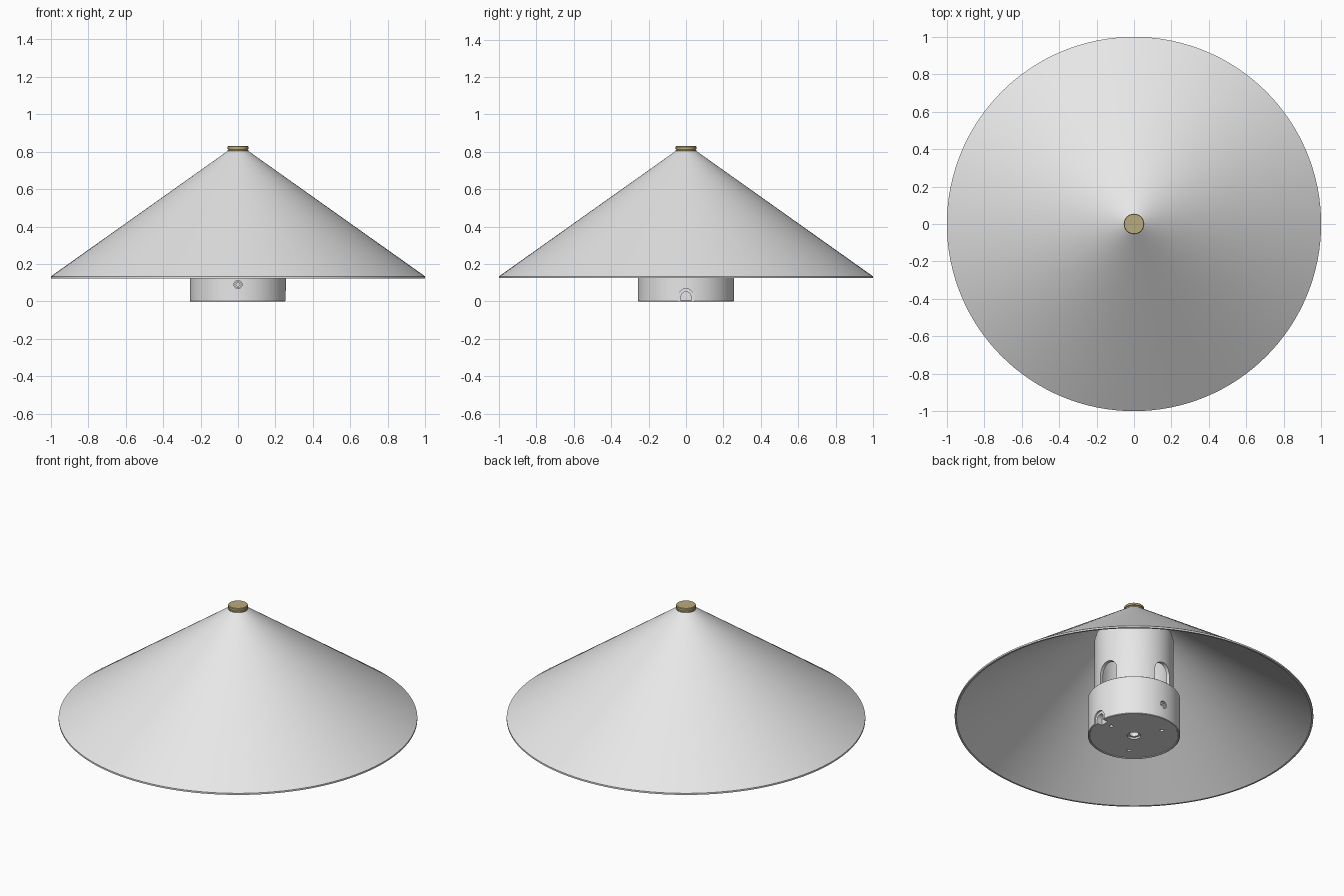
import bpy, bmesh, math
from mathutils import Matrix, Vector

if "Cube" in bpy.data.objects:
    bpy.data.objects.remove(bpy.data.objects["Cube"], do_unlink=True)


def material(name, rgb, rough):
    m = bpy.data.materials.new(name)
    m.use_nodes = True
    m.diffuse_color = (*rgb, 1)
    bsdf = m.node_tree.nodes["Principled BSDF"]
    bsdf.inputs["Base Color"].default_value = (*rgb, 1)
    bsdf.inputs["Roughness"].default_value = rough
    return m


white = material("painted white", (0.8, 0.8, 0.8), 0.5)
brass = material("brass", (0.49, 0.41, 0.2), 0.5)


def add_object(name, bm, mat):
    bmesh.ops.recalc_face_normals(bm, faces=bm.faces)
    mesh = bpy.data.meshes.new(name)
    bm.to_mesh(mesh)
    bm.free()
    ob = bpy.data.objects.new(name, mesh)
    bpy.context.collection.objects.link(ob)
    if mat:
        mesh.materials.append(mat)
    return ob


def lathe(name, profile, mat, steps=96, matrix=None):
    """Revolve a closed (radius, height) outline around the z axis."""
    bm = bmesh.new()
    verts = [bm.verts.new((r, 0, z)) for r, z in profile]
    edges = [bm.edges.new((verts[i - 1], v)) for i, v in enumerate(verts)
             if profile[i - 1][0] + profile[i][0] > 0]
    bmesh.ops.spin(bm, geom=verts + edges, axis=(0, 0, 1), cent=(0, 0, 0),
                   angle=math.tau, steps=steps, use_merge=True)
    bmesh.ops.remove_doubles(bm, verts=bm.verts, dist=1e-5)
    if matrix:
        bm.transform(matrix)
    return add_object(name, bm, mat)


def rod(radius, low, high):
    return [(0, low), (radius, low), (radius, high), (0, high)]


def arch_cutter(radius, bottom, top, inner, outer, angle):
    """Round-topped prism pointing outwards at the given angle."""
    spring = top - radius
    outline = [(radius, bottom)]
    for i in range(17):
        a = math.pi * i / 16
        outline.append((radius * math.cos(a), spring + radius * math.sin(a)))
    outline.append((-radius, bottom))
    bm = bmesh.new()
    face = bm.faces.new([bm.verts.new((inner, y, z)) for y, z in outline])
    ext = bmesh.ops.extrude_face_region(bm, geom=[face])
    moved = [g for g in ext["geom"] if isinstance(g, bmesh.types.BMVert)]
    bmesh.ops.translate(bm, verts=moved, vec=(outer - inner, 0, 0))
    bm.transform(Matrix.Rotation(angle, 4, "Z"))
    return add_object("cutter", bm, None)


def cut(ob, cutters):
    bpy.context.view_layer.objects.active = ob
    for c in cutters:
        c.hide_render = True
        mod = ob.modifiers.new("cut", "BOOLEAN")
        mod.operation = "DIFFERENCE"
        mod.solver = "EXACT"
        mod.object = c
        bpy.ops.object.modifier_apply(modifier=mod.name)
        bpy.data.objects.remove(c, do_unlink=True)


def smooth(*obs):
    for ob in obs:
        bpy.ops.object.select_all(action="DESELECT")
        ob.select_set(True)
        bpy.context.view_layer.objects.active = ob
        bpy.ops.object.shade_smooth_by_angle(angle=math.radians(30))


# Thin conical shade
shade = lathe("shade", [(0.05, 0.808), (1.0, 0.134), (1.0, 0.124),
                        (0.99, 0.124), (0.035, 0.802), (0.035, 0.808)], white, 128)

# Grooved finial cap and its hidden stem
cap = lathe("finial_cap", [(0, 0.8), (0.052, 0.8), (0.055, 0.803), (0.055, 0.81),
                           (0.051, 0.812), (0.051, 0.814), (0.055, 0.816),
                           (0.055, 0.827), (0.052, 0.83), (0, 0.83)], brass, 48)
stem = lathe("stem", rod(0.03, 0.62, 0.801), white, 32)

# Hollow inner tube with four arched windows
tube = lathe("inner_tube", [(0.2, 0.2), (0.22, 0.2), (0.22, 0.61), (0.213, 0.635),
                            (0.195, 0.65), (0, 0.65), (0, 0.63), (0.19, 0.63),
                            (0.2, 0.61)], white)
cut(tube, [arch_cutter(0.06, 0.24, 0.39, 0.12, 0.3, math.radians(8 + 90 * i))
           for i in range(4)])

# Base collar with a closed bottom
collar = lathe("base_collar", [(0, 0.004), (0.246, 0.004), (0.248, 0), (0.254, 0),
                               (0.257, 0.003), (0.257, 0.237), (0.254, 0.24),
                               (0.205, 0.24), (0.205, 0.05), (0, 0.05)], white)
cutters = [lathe("cutter", rod(0.038, -0.05, 0.015), None, 32),
           lathe("cutter", rod(0.026, -0.05, 0.04), None, 32)]

# Three small fixing holes in the bottom
for i in range(3):
    a = math.tau * i / 3
    at = Matrix.Translation((0.165 * math.cos(a), 0.165 * math.sin(a), 0))
    cutters.append(lathe("cutter", rod(0.011, -0.05, 0.03), None, 20, at))

# Cable notch with a wider outer step, on one side
cutters.append(arch_cutter(0.042, -0.02, 0.068, 0.246, 0.3, 0))
cutters.append(arch_cutter(0.026, -0.02, 0.052, 0.212, 0.3, 0))

# Screw seats: one in the wall and one in the bottom, front and back
seats = []
for side, word in ((-1, "front"), (1, "back")):
    wall = (Matrix.Translation((0, side * 0.257, 0.09))
            @ Matrix.Rotation(-side * math.pi / 2, 4, "X"))
    under = (Matrix.Translation((0, side * 0.215, 0.004))
             @ Matrix.Rotation(math.pi, 4, "X"))
    seats += [(word + "_wall_screw", wall, 0.022), (word + "_bottom_screw", under, 0.018)]
for name, place, r in seats:
    cutters.append(lathe("cutter", rod(r, -0.016, 0.05), None, 24, place))
cut(collar, cutters)

# Socket screws with hexagonal recesses
screws = []
for name, place, r in seats:
    s = lathe(name, rod(r * 0.82, -0.02, -0.003), white, 24, place)
    cut(s, [lathe("cutter", rod(r * 0.45, -0.012, 0.02), None, 6, place)])
    screws.append(s)

smooth(shade, cap, stem, tube, collar, *screws)
